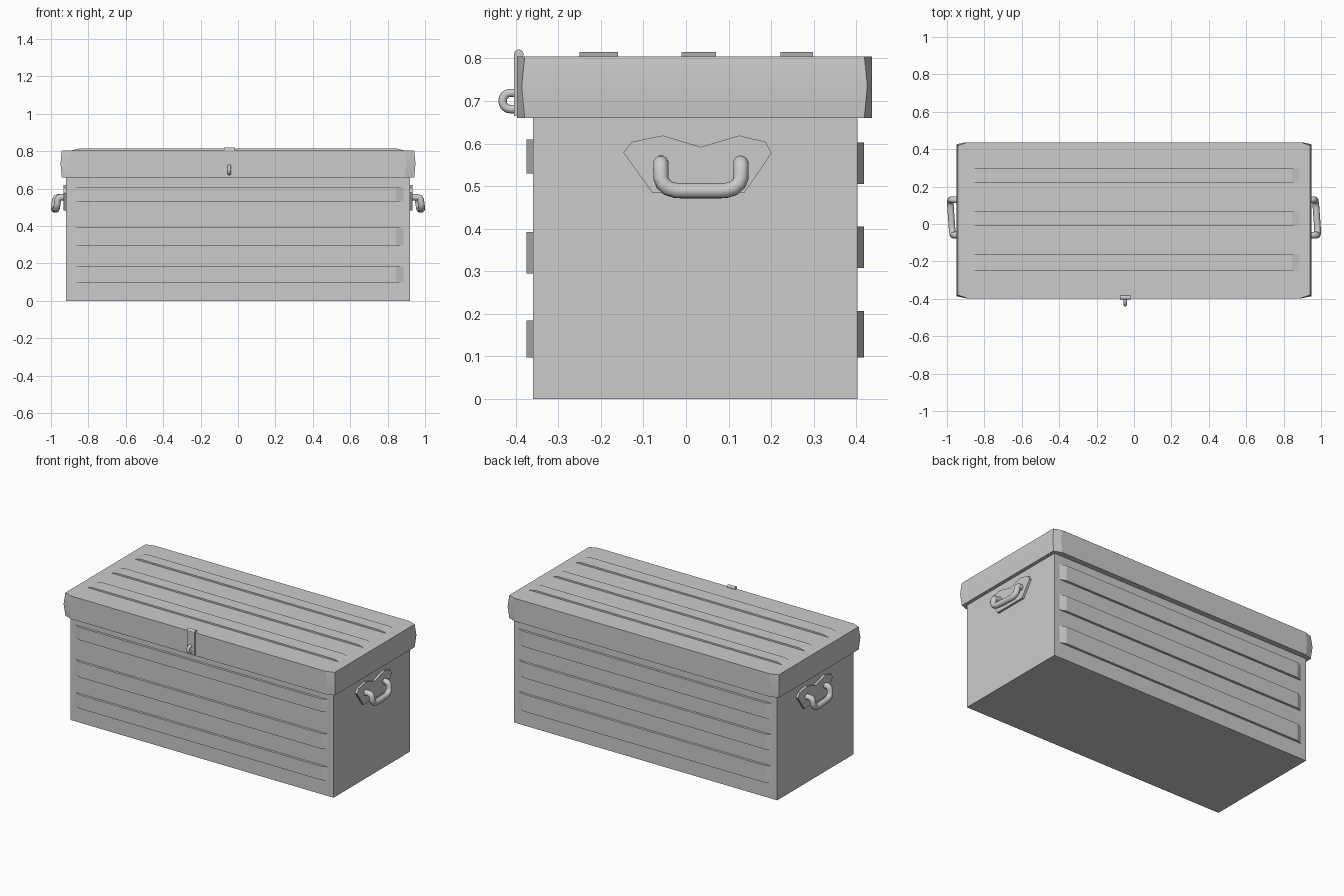
import bpy, bmesh, math
from mathutils import Vector

if "Cube" in bpy.data.objects:
    bpy.data.objects.remove(bpy.data.objects["Cube"])

def make(name, verts, faces, smooth=None):
    me = bpy.data.meshes.new(name)
    me.from_pydata([tuple(v) for v in verts], [], faces)
    bm = bmesh.new()
    bm.from_mesh(me)
    bmesh.ops.recalc_face_normals(bm, faces=bm.faces)
    bm.to_mesh(me)
    bm.free()
    ob = bpy.data.objects.new(name, me)
    bpy.context.collection.objects.link(ob)
    if smooth:
        bpy.ops.object.select_all(action='DESELECT')
        ob.select_set(True)
        bpy.context.view_layer.objects.active = ob
        bpy.ops.object.shade_smooth_by_angle(angle=math.radians(smooth))
    return ob

def loft(name, rings, smooth=None):
    """Skin equal-length closed rings and cap both ends."""
    n = len(rings[0])
    faces = [(r*n+i, r*n+(i+1) % n, (r+1)*n+(i+1) % n, (r+1)*n+i)
             for r in range(len(rings)-1) for i in range(n)]
    faces += [tuple(range(n)), tuple((len(rings)-1)*n+i for i in range(n))]
    return make(name, [v for r in rings for v in r], faces, smooth)

def box(name, x0, x1, y0, y1, z0, z1):
    return loft(name, [[(x0, y0, z), (x1, y0, z), (x1, y1, z), (x0, y1, z)]
                       for z in (z0, z1)])

def tube(name, pts, rad, sides=12):
    """Round bar along a path."""
    pts = [Vector(p) for p in pts]
    rings, side = [], None
    for i, p in enumerate(pts):
        t = (pts[min(i+1, len(pts)-1)] - pts[max(i-1, 0)]).normalized()
        if side is None:
            side = t.orthogonal()
        side = (side - t*side.dot(t)).normalized()
        up = t.cross(side)
        rings.append([p + rad*(math.cos(a)*side + math.sin(a)*up)
                      for a in (2*math.pi*k/sides for k in range(sides))])
    return loft(name, rings, 50)

# main box
box("chest_body", -0.92, 0.92, -0.36, 0.403, 0, 0.665)

# overhanging lid with cut corners and slightly bulging ends
def lid_ring(z, hx, cy):
    y0, y1 = -0.397, 0.437
    a, b = hx - 0.05, hx
    return [(-a, y0, z), (a, y0, z), (b, y0+cy, z), (b, y1-cy, z),
            (a, y1, z), (-a, y1, z), (-b, y1-cy, z), (-b, y0+cy, z)]
loft("lid", [lid_ring(0.66, 0.942, 0.018), lid_ring(0.735, 0.949, 0.011),
             lid_ring(0.805, 0.942, 0.018)], 12)

# raised ribs with sloped ends; place maps (x, across, height) to space
def rib(name, lo, hi, height, place):
    prof = [(-0.885, -0.004), (-0.885, 0), (-0.845, height),
            (0.845, height), (0.885, 0), (0.885, -0.004)]
    loft(name, [[place(x, w, h) for x, h in prof] for w in (lo, hi)])

for lo, hi in ((0.097, 0.184), (0.295, 0.392), (0.53, 0.61)):
    rib("front_rib", lo, hi, 0.015, lambda x, w, h: (x, -0.36 - h, w))
for lo, hi in ((0.097, 0.206), (0.308, 0.405), (0.505, 0.602)):
    rib("back_rib", lo, hi, 0.015, lambda x, w, h: (x, 0.403 + h, w))
for lo, hi in ((-0.25, -0.16), (-0.01, 0.07), (0.222, 0.298)):
    rib("lid_rib", lo, hi, 0.01, lambda x, w, h: (x, w, 0.805 + h))

# side handles: the left one is the right one turned half around y = 0.035
MID = 0.035
PLATE = [(-0.147, 0.579), (-0.127, 0.604), (-0.055, 0.619), (0.035, 0.592),
         (0.125, 0.619), (0.187, 0.604), (0.201, 0.577), (0.137, 0.484),
         (-0.079, 0.484)]
HALF = [(0.925, 0.094, 0.554), (0.955, 0.094, 0.554), (0.964, 0.094, 0.551),
        (0.970, 0.094, 0.541), (0.973, 0.094, 0.518), (0.975, 0.089, 0.506),
        (0.976, 0.077, 0.495), (0.977, 0.060, 0.490), (0.977, 0.045, 0.489)]
for s, label in ((1, "right"), (-1, "left")):
    def turn(x, y, z):
        return (s*x, MID + s*(y - MID), z)
    loft(label + "_handle_plate",
         [[turn(x, y, z) for y, z in PLATE] for x in (0.915, 0.934)])
    path = [(x, -d, z) for x, d, z in HALF] + HALF[::-1]
    # the bar hangs slightly askew
    tube(label + "_handle",
         [turn(x - 0.07*d*(x > 0.93), MID + d, z) for x, d, z in path], 0.018)

# hasp strap with a rolled top, and the staple through it
LX = -0.047
box("hasp_strap", LX-0.027, LX+0.027, -0.404, -0.39, 0.665, 0.81)
tube("hasp_roll", [(LX-0.027, -0.393, 0.81), (LX+0.027, -0.393, 0.81)], 0.011)
arc = [math.pi*i/10 for i in range(11)]
tube("hasp_staple",
     [(LX, -0.40, 0.719)]
     + [(LX, -0.413 - 0.018*math.sin(a), 0.70 + 0.019*math.cos(a)) for a in arc]
     + [(LX, -0.40, 0.681)], 0.010)
